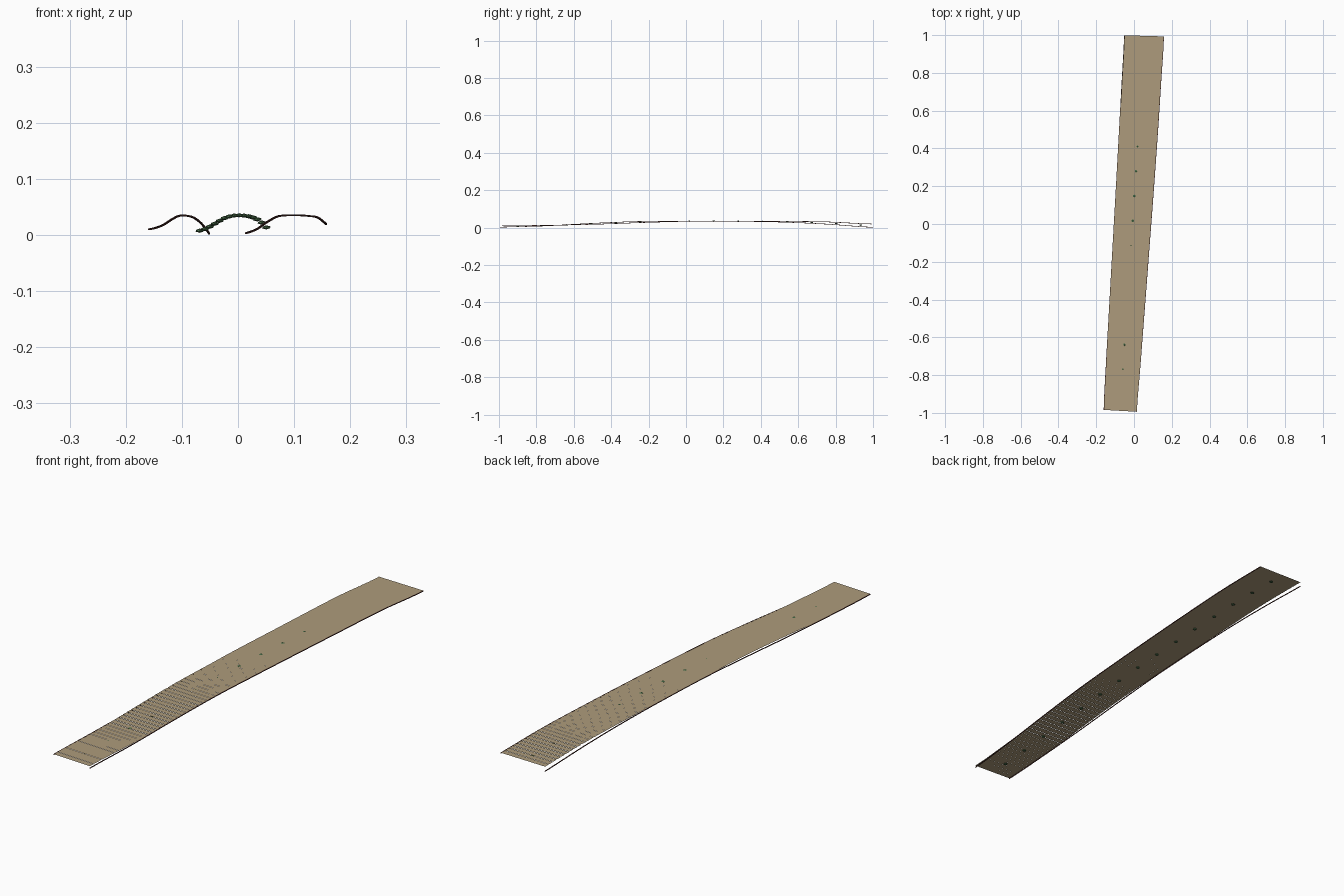
import bpy, bmesh, math
from mathutils import Vector

if "Cube" in bpy.data.objects:
    bpy.data.objects.remove(bpy.data.objects["Cube"])

# Edge lines of the walkway, sampled evenly from y = -1 to y = 1: (x, z)
LEFT = [(-.159, .010), (-.147, .0125), (-.133, .018), (-.119, .027), (-.105, .034),
        (-.091, .0342), (-.0775, .030), (-.064, .019), (-.051, .002)]
RIGHT = [(.014, .003), (.033, .010), (.052, .023), (.071, .033), (.090, .035),
         (.1085, .035), (.126, .0338), (.142, .031), (.157, .0195)]
Y_LEFT = (-.984, .999)
Y_RIGHT = (-.994, .993)


def mat(name, rgb):
    m = bpy.data.materials.new(name)
    m.diffuse_color = (*rgb, 1)
    m.use_nodes = True
    m.node_tree.nodes["Principled BSDF"].inputs["Base Color"].default_value = m.diffuse_color
    return m


def edge(points, ys, t):
    """Smooth (Catmull-Rom) point on an edge line, t from 0 to 1."""
    n = len(points) - 1
    f = min(max(t, 0), 1) * n
    i = min(int(f), n - 1)
    u = f - i
    a, b, c, d = (Vector(points[min(max(k, 0), n)]) for k in range(i - 1, i + 3))
    p = .5 * (2 * b + (c - a) * u + (2 * a - 5 * b + 4 * c - d) * u**2
              + (3 * b - a - 3 * c + d) * u**3)
    return Vector((p.x, ys[0] + (ys[1] - ys[0]) * t, p.y))


def finish(bm, name, material):
    me = bpy.data.meshes.new(name)
    bm.to_mesh(me)
    bm.free()
    ob = bpy.data.objects.new(name, me)
    me.materials.append(material)
    bpy.context.collection.objects.link(ob)
    return ob


wood = mat("wood", (.42, .33, .20))
dark = mat("dark_beam", (.09, .03, .025))
green = mat("green_post", (.06, .14, .06))

# Level planks, each resting on the higher of the two edge lines
bm = bmesh.new()
COUNT = 80
for i in range(COUNT):
    t0, t1 = i / COUNT, (i + 1) / COUNT
    tm = (t0 + t1) / 2
    z = max(edge(LEFT, Y_LEFT, tm).z, edge(RIGHT, Y_RIGHT, tm).z) + .0012
    corners = [edge(LEFT, Y_LEFT, t0), edge(RIGHT, Y_RIGHT, t0),
               edge(RIGHT, Y_RIGHT, t1), edge(LEFT, Y_LEFT, t1)]
    bm.faces.new([bm.verts.new((c.x, c.y, z)) for c in corners])
finish(bm, "planks", wood)


# Square side beams following the ground under each edge
def beam(name, points, ys, r=.0015, steps=80):
    bm = bmesh.new()
    rings = []
    for k in range(steps + 1):
        c = edge(points, ys, k / steps)
        rings.append([bm.verts.new(c + Vector((dx * r, 0, dz * r)))
                      for dx, dz in ((-1, -1), (1, -1), (1, 1), (-1, 1))])
    for a, b in zip(rings, rings[1:]):
        for k in range(4):
            bm.faces.new((a[k], a[(k + 1) % 4], b[(k + 1) % 4], b[k]))
    bm.faces.new(rings[0])
    bm.faces.new(rings[-1][::-1])
    bmesh.ops.recalc_face_normals(bm, faces=bm.faces)
    finish(bm, name, dark)


beam("left_beam", LEFT, Y_LEFT)
beam("right_beam", RIGHT, Y_RIGHT)

# Row of small flattened studs along the centre line
bm = bmesh.new()
for i in range(15):
    t = (-.91 + i * .132 + 1) / 2
    c = (edge(LEFT, Y_LEFT, t) + edge(RIGHT, Y_RIGHT, t)) / 2
    new = bmesh.ops.create_icosphere(bm, subdivisions=1, radius=1)["verts"]
    for v in new:
        v.co = Vector((v.co.x * .0085, v.co.y * .0085, v.co.z * .0038)) + c
finish(bm, "centre_studs", green)
